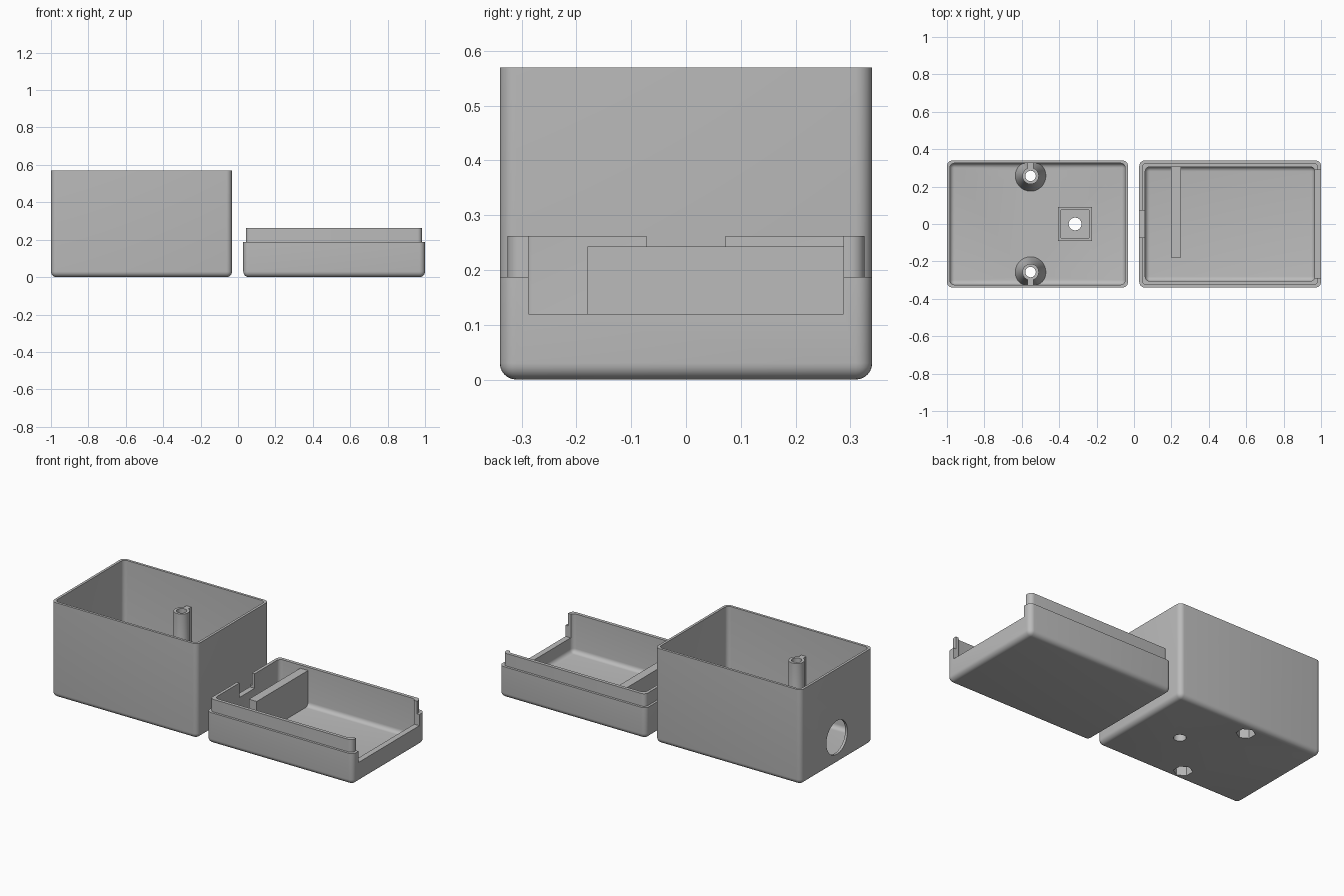
import bpy, bmesh, math
from mathutils import Matrix, Vector

old = bpy.data.objects.get("Cube")
if old:
    bpy.data.objects.remove(old, do_unlink=True)

grey = bpy.data.materials.new("plain_grey")
grey.use_nodes = True
colour = (0.5, 0.5, 0.5, 1)
grey.diffuse_color = colour
grey.node_tree.nodes["Principled BSDF"].inputs["Base Color"].default_value = colour


def finish(name, bm):
    bmesh.ops.recalc_face_normals(bm, faces=bm.faces)
    mesh = bpy.data.meshes.new(name)
    bm.to_mesh(mesh)
    bm.free()
    mesh.materials.append(grey)
    obj = bpy.data.objects.new(name, mesh)
    bpy.context.collection.objects.link(obj)
    return obj


def block(name, low, high, radius=0.0, round_bottom=True):
    """Box between two corners, rounded on the upright and bottom edges."""
    low, high = Vector(low), Vector(high)
    bm = bmesh.new()
    bmesh.ops.create_cube(bm, size=1)
    bmesh.ops.scale(bm, vec=high - low, verts=bm.verts)
    bmesh.ops.translate(bm, vec=(low + high) / 2, verts=bm.verts)
    if radius:
        mid = (low.z + high.z) / 2
        edges = []
        for e in bm.edges:
            heights = [v.co.z < mid for v in e.verts]
            if heights[0] != heights[1] or (all(heights) and round_bottom):
                edges.append(e)
        bmesh.ops.bevel(bm, geom=edges, offset=radius, segments=6,
                        profile=0.5, affect='EDGES')
    return finish(name, bm)


def tube(name, centre, r1, r2, depth, sides=48, axis='Z'):
    """Cylinder or cone standing on its centre point."""
    bm = bmesh.new()
    turn = Matrix.Rotation(math.pi / 2, 4, 'Y') if axis == 'X' else Matrix()
    place = Matrix.Translation(centre) @ turn @ Matrix.Translation((0, 0, depth / 2))
    bmesh.ops.create_cone(bm, cap_ends=True, segments=sides, radius1=r1,
                          radius2=r2, depth=depth, matrix=place)
    return finish(name, bm)


def combine(target, tool, operation='DIFFERENCE', keep=False):
    mod = target.modifiers.new("combine", 'BOOLEAN')
    mod.operation = operation
    mod.solver = 'EXACT'
    mod.object = tool
    bpy.context.view_layer.objects.active = target
    bpy.ops.object.modifier_apply(modifier=mod.name)
    if not keep:
        bpy.data.objects.remove(tool, do_unlink=True)


def smooth(obj):
    bpy.ops.object.select_all(action='DESELECT')
    obj.select_set(True)
    bpy.context.view_layer.objects.active = obj
    bpy.ops.object.shade_smooth_by_angle(angle=math.radians(35))


# Deep open box with a cable hole in its end wall
FLOOR = 0.03
box = block("deep_box", (-1, -0.34, 0), (-0.032, 0.34, 0.57), 0.03)
combine(box, block("cavity", (-0.985, -0.325, FLOOR), (-0.047, 0.325, 0.7), 0.025))
combine(box, tube("cable_hole", (-1.1, 0, 0.16), 0.1, 0.1, 0.2, 64, 'X'))

# Screw bosses: flared foot, post, rib to the wall, bore and nut recess
BOSS_X, BOSS_Y, BOSS_TOP = -0.553, 0.257, 0.405
parts = [box]
for side, name in ((1, "back_screw_boss"), (-1, "front_screw_boss")):
    y = side * BOSS_Y
    boss = tube(name, (BOSS_X, y, 0.015), 0.086, 0.044, 0.15)
    combine(boss, tube("post", (BOSS_X, y, 0.05), 0.044, 0.044, BOSS_TOP - 0.05), 'UNION')
    ys = sorted((y, side * 0.333))
    combine(boss, block("rib", (BOSS_X - 0.016, ys[0], 0.04),
                        (BOSS_X + 0.016, ys[1], BOSS_TOP)), 'UNION')
    combine(boss, block("trim", (-0.9, -0.331, 0), (-0.1, 0.331, 0.5)), 'INTERSECT')
    bore = tube("bore", (BOSS_X, y, -0.05), 0.028, 0.028, 0.6, 32)
    recess = tube("nut_recess", (BOSS_X, y, -0.05), 0.052, 0.052, 0.13, 6)
    for cutter in (bore, recess):
        combine(boss, cutter, keep=True)
        combine(box, cutter)
    parts.append(boss)

# Square nut holder with a drilled floor
PAD_X = -0.315
holder = block("square_holder", (PAD_X - 0.09, -0.09, 0.02), (PAD_X + 0.09, 0.09, 0.08))
combine(holder, block("pocket", (PAD_X - 0.075, -0.075, 0.04), (PAD_X + 0.075, 0.075, 0.2)))
drill = tube("drill", (PAD_X, 0, -0.1), 0.034, 0.034, 0.4, 32)
combine(holder, drill, keep=True)
combine(box, drill)
parts.append(holder)

# Shallow lid with a stepped lip
lid = block("lid", (0.028, -0.34, 0), (1, 0.34, 0.187), 0.03)
combine(lid, block("lip", (0.042, -0.326, 0.1), (0.984, 0.326, 0.262), 0.025, False), 'UNION')
combine(lid, block("lid_cavity", (0.06, -0.306, FLOOR), (0.966, 0.306, 0.5), 0.025))

# Wide opening at one end and a small notch at the other
combine(lid, block("end_opening", (0.94, -0.288, 0.12), (1.1, 0.288, 0.5)))
combine(lid, block("notch", (-0.01, -0.072, 0.175), (0.09, 0.072, 0.5)))
parts.append(lid)

# Upright divider inside the lid
parts.append(block("divider", (0.198, -0.18, 0.02), (0.25, 0.31, 0.243)))

for part in parts:
    smooth(part)
